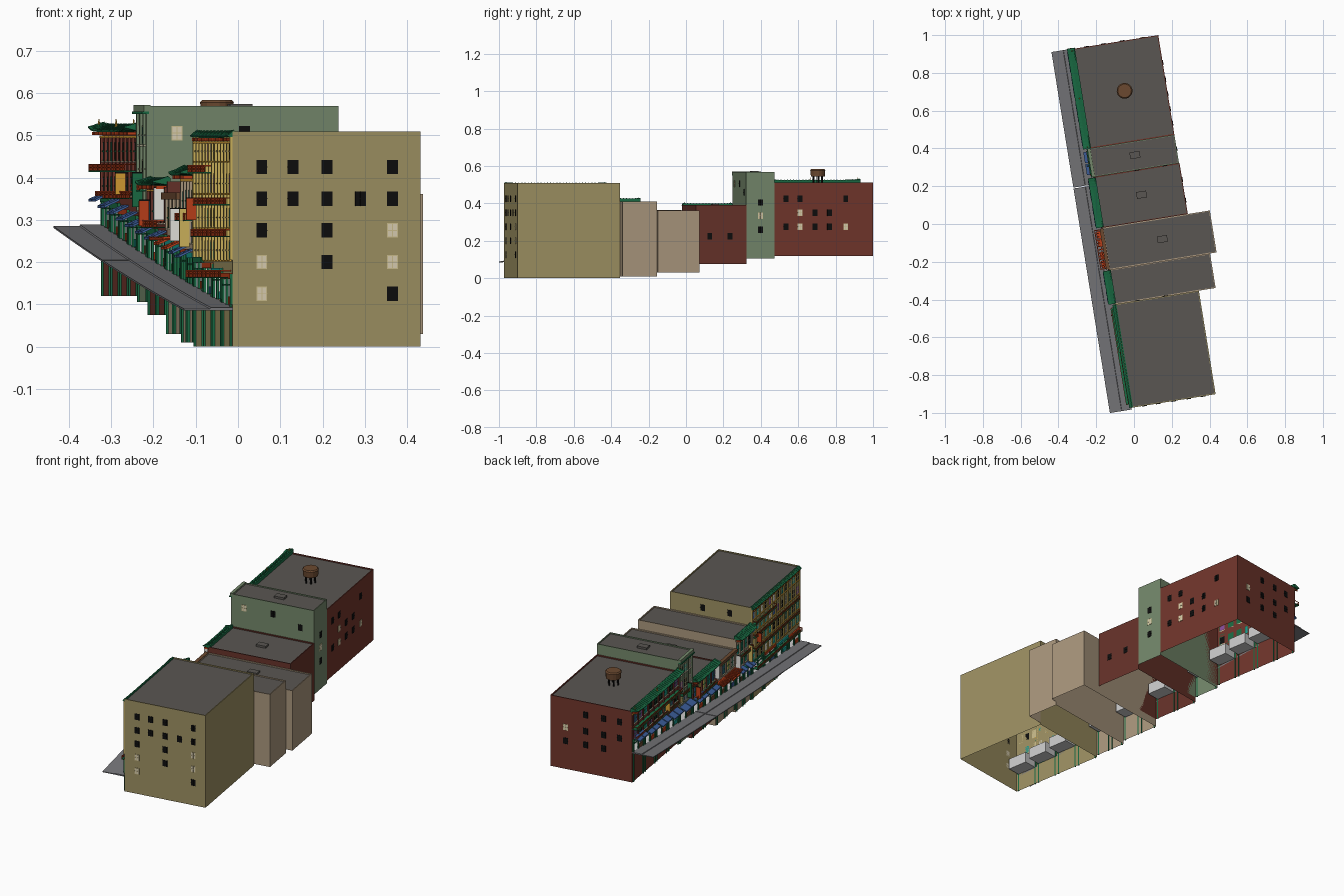
import bpy, bmesh, math, random
from mathutils import Matrix, Vector

if "Cube" in bpy.data.objects:
    bpy.data.objects.remove(bpy.data.objects["Cube"])

random.seed(4)
# Local frame: x = depth into the block, y = along the street, z = up
M = Matrix.Translation((-0.013, -0.973, 0)) @ Matrix.Rotation(math.radians(9.2), 4, 'Z')
INV = M.inverted()
COL = dict(ochre="9c8f62", tan="a8957c", maroon="66352d", sage="73866a", brick="70382f",
           roof="5a5753", rim="6b4a38", green="1f6b45", teal="1f9a90", blue="3f5f9a", red="b8401f",
           dark="151515", pale="d8cdb0", white="e4e2dc", yellow="cdb25c", purple="8a4f9c",
           wood="6a4a33", gold="d29a35", cream="c9bb8a", street="77777a", shop="c8c8c8")
parts, mats = {}, {}


def mat(key):
    if key not in mats:
        m = bpy.data.materials.new(key)
        h = COL[key]
        m.diffuse_color = [(int(h[i:i + 2], 16) / 255) ** 2.2 for i in (0, 2, 4)] + [1]
        m.use_nodes = True
        m.node_tree.nodes["Principled BSDF"].inputs["Base Color"].default_value = m.diffuse_color
        mats[key] = m
    return mats[key]


def part(name, col):
    return parts.setdefault((name, col), bmesh.new())


def quad(name, col, *pts):
    bm = part(name, col)
    bm.faces.new([bm.verts.new(p) for p in pts])


def box(name, col, x0, x1, y0, y1, z0, z1):
    m = Matrix.Translation(((x0 + x1) / 2, (y0 + y1) / 2, (z0 + z1) / 2)) @ \
        Matrix.Diagonal((x1 - x0, y1 - y0, z1 - z0, 1))
    bmesh.ops.create_cube(part(name, col), size=1, matrix=m)


def cyl(name, col, c, r, h, r2=None, seg=16):
    bmesh.ops.create_cone(part(name, col), cap_ends=True, segments=seg, radius1=r,
                          radius2=r if r2 is None else r2, depth=h,
                          matrix=Matrix.Translation((c[0], c[1], c[2] + h / 2)))


def loft(name, col, sections):
    """Skin a closed profile through a list of sections."""
    bm = part(name, col)
    rings = [[bm.verts.new(p) for p in s] for s in sections]
    n = len(rings[0])
    for a, b in zip(rings, rings[1:]):
        for i in range(n):
            bm.faces.new((a[i], a[(i + 1) % n], b[(i + 1) % n], b[i]))
    bm.faces.new(rings[0])
    bm.faces.new(rings[-1][::-1])


def zs(s):  # street height along the hill
    t = s / 1.925
    return 0.09 + 0.195 * t - 0.03 * t * (1 - t)


def window(b, face, u, z, w=0.026, h=0.034, frame="dark", pane="dark"):
    """Frame, pane and cross bars fixed on one of the four walls."""
    _, s0, s1, D, *_ = b
    def slab(col, ua, ub, za, zb, o, nm):
        if face == "street": box(nm, col, -o, 0, ua, ub, za, zb)
        elif face == "rear": box(nm, col, D, D + o, ua, ub, za, zb)
        elif face == "front": box(nm, col, ua, ub, s0 - o, s0, za, zb)
        else: box(nm, col, ua, ub, s1, s1 + o, za, zb)
    slab(frame, u - w / 2, u + w / 2, z - h / 2, z + h / 2, 0.0015, face + " window frames")
    slab(pane, u - w * .4, u + w * .4, z - h * .43, z + h * .43, 0.002, face + " window panes")
    slab(frame, u - w * .05, u + w * .05, z - h / 2, z + h / 2, 0.003, face + " window bars")
    slab(frame, u - w / 2, u + w / 2, z - h * .03, z + h * .03, 0.003, face + " window bars")


def balcony(s0, s1, z, out, h=0.016):
    box("balcony floors", "green", -out, 0, s0, s1, z - 0.003, z)
    box("balcony rails", "red", -out, -out + 0.002, s0, s1, z + h - 0.003, z + h)
    box("balcony rails", "red", -out, -out + 0.002, s0, s1, z + h * .4, z + h * .4 + .002)
    n = max(4, round((s1 - s0) / 0.012))
    for i in range(n + 1):
        y = s0 + (s1 - s0) * i / n
        box("balcony rails", "red", -out, -out + 0.002, y - .001, y + .001, z, z + h)
    for y in (s0, s1):
        box("balcony rails", "red", -out, 0, y - .001, y + .001, z + h - 0.003, z + h)


def eave(s0, s1, z, out, h, lift, col="green"):
    """Tiled eave with upturned ends, ribs and brackets."""
    f = lambda t: lift * abs(2 * t - 1) ** 6
    secs = []
    for i in range(17):
        t = i / 16
        y, l = s0 + (s1 - s0) * t, f(t)
        secs.append([(.008, y, z), (-out, y, z + l), (-out, y, z + l + .003),
                     (-out * .5, y, z + h * .4 + l), (.002, y, z + h + l * .5), (.008, y, z + h)])
    loft("tiled eaves", col, secs)
    n = round((s1 - s0) / 0.017)
    for i in range(n):
        y = s0 + (s1 - s0) * (i + .5) / n
        box("eave brackets", "red", -out * .75, 0, y - .002, y + .002, z - .008, z)
        l = f((i + .5) / n)
        loft("eave tile ribs", "green", [[(-out - .001, q, z + l + .002), (-out * .5, q, z + h * .4 + l + .003),
             (.004, q, z + h + .002 + l * .5), (.004, q, z + h + l * .5 - .002)] for q in (y - .002, y + .002)])
    box("eave trim", "gold", -.006, 0, s0, s1, z - .014, z - .009)


def awning(s0, s1, z, out, col):
    loft("shop awnings", col, [[(0, y, z + .022), (-out, y, z + .006), (-out, y, z), (0, y, z + .017)]
                               for y in (s0, s1)])


# name, street start, street end, depth, bottom, top, wall, shops, window columns, rows, row height
B = [("corner block", 0, .555, .451, 0, .508, "ochre", 4, 12, (.228, .305, .386, .462), .046),
     ("narrow tan house", .555, .74, .541, .01, .41, "tan", 2, 4, (.27, .345), .05),
     ("low tan house", .74, .965, .576, .03, .36, "tan", 2, 4, (.305,), .05),
     ("maroon house", .965, 1.238, .458, .075, .39, "maroon", 2, 5, (.32,), .055),
     ("sage house", 1.238, 1.391, .455, .105, .568, "sage", 1, 3, (.345, .42, .5), .045),
     ("brick block", 1.391, 1.925, .455, .12, .51, "brick", 4, 9, (.38, .462), .045)]

for b in B:
    name, s0, s1, D, z0, z1, wall, shops, cols, rows, rh = b
    wn = name + " walls"
    # side and rear walls, roof, parapet rim
    quad(wn, wall, (0, s0, z0), (D, s0, z0), (D, s0, z1), (0, s0, z1))
    quad(wn, wall, (D, s0, z0), (D, s1, z0), (D, s1, z1), (D, s0, z1))
    quad(wn, wall, (D, s1, z0), (0, s1, z0), (0, s1, z1), (D, s1, z1))
    r = .005
    quad(name + " roof", "roof", (0, s0, z1 - r), (D, s0, z1 - r), (D, s1, z1 - r), (0, s1, z1 - r))
    for a in ((0, r, s0, s1), (D - r, D, s0, s1), (r, D - r, s0, s0 + r), (r, D - r, s1 - r, s1)):
        box(name + " parapet", wall, *a, z1 - r, z1 + .001)
    # street wall with open shop recesses
    step, pier = (s1 - s0) / shops, .012
    for k in range(shops):
        a, c = s0 + k * step, s0 + (k + 1) * step
        zb = zs((a + c) / 2) + .004
        zt, p, q = zb + .06, a + pier, c - pier
        for ya, yb, za, zc in ((a, p, z0, z1), (q, c, z0, z1), (p, q, z0, zb), (p, q, zt, z1)):
            quad(wn, wall, (0, ya, za), (0, ya, zc), (0, yb, zc), (0, yb, za))
        e, sh = .075, "shop recesses"
        quad(sh, "shop", (e, p, zb), (e, q, zb), (e, q, zt), (e, p, zt))
        for y in (p, q):
            quad(sh, "shop", (0, y, zb), (e, y, zb), (e, y, zt), (0, y, zt))
        for z in (zb, zt):
            quad(sh, "shop", (0, p, z), (e, p, z), (e, q, z), (0, q, z))
        # shop frames, transom, sign band and awning
        for y in (a + .006, p, (p + q) / 2, q, c - .006):
            low = z0 if y in (p, q) else zb
            box("shop posts", "green", -.005, .001, y - .003, y + .003, low, zt + .012)
        box("shop transoms", "green", -.004, .001, p, q, zb + .044, zb + .048)
        box("shop counters", random.choice(("teal", "red", "wood", "blue")), -.002, .004, p, (p + q) / 2 - .015, zb, zb + .018)
        box("sign bands", random.choice(("green", "red", "teal")), -.007, 0, a + .004, c - .004, zt + .001, zt + .014)
        if name != "corner block":
            for i in range(2):
                m = p + (q - p) * i / 2
                awning(m + .003, m + (q - p) / 2 - .003, zt + .002, .036, "blue" if name != "low tan house" else "red")
    # upper street windows between pilasters
    cw = (s1 - s0 - .01) / cols
    for z in rows:
        for i in range(cols):
            u = s0 + .005 + cw * (i + .5)
            window(b, "street", u, z, cw * .62, rh, "cream" if wall in ("ochre", "sage") else "green",
                   random.choice(("teal", "teal", "dark", "blue", "white", "purple" if z > .35 else "yellow")))
            box("window sills", "gold" if wall == "ochre" else "pale", -.006, 0, u - cw * .35, u + cw * .35,
                z - rh / 2 - .004, z - rh / 2)
    for i in range(cols + 1):
        u = s0 + .005 + cw * i
        box(name + " pilasters", "yellow" if wall == "ochre" else wall, -.006, 0, u - .004, u + .004,
            rows[0] - rh / 2, z1 - .012)

# cornices and eaves
eave(.002, .553, .494, .012, .016, .003)
eave(.558, .737, .405, .034, .022, .006)
box("low house cornice", "wood", -.015, .004, .742, .962, .348, .364)
eave(.968, 1.235, .381, .034, .018, .008)
box("sage house cornice", "sage", -.012, .004, 1.238, 1.391, .556, .572)
box("sage house cornice", "green", -.016, 0, 1.238, 1.391, .55, .556)
eave(1.391, 1.93, .508, .034, .018, .01)
# pole finials on the brick block
for y in (1.4, 1.66, 1.915):
    cyl("eave finials", "gold", (-.01, y, .518), .004, .02, .001, 8)

# balconies
for a, c, z, o in ((.02, .535, .165, .026), (.02, .535, .262, .014), (.02, .535, .337, .014), (.3, .54, .413, .02),
                   (.57, .725, .3, .022), (.985, 1.22, .283, .022),
                   (1.25, 1.38, .37, .02), (1.41, 1.91, .312 + .04, .02), (1.41, 1.93, .416, .032)):
    balcony(a, c, z, o)
# red lattice canopy over the low tan house
for i in range(13):
    y = .75 + i * .0172
    box("lattice canopy", "red", -.045, 0, y - .003, y + .003, .256, .261)
for x in (-.045, -.024, -.004):
    box("lattice canopy", "red", x, x + .004, .747, .96, .252, .257)
# blank hanging signs
for y, z, h, col in ((.5, .3, .05, "red"), (.6, .235, .09, "yellow"), (.74, .25, .075, "white"), (.98, .3, .075, "white"),
                     (1.2, .285, .06, "red"), (1.3, .33, .08, "green"), (1.55, .36, .05, "gold")):
    box("hanging signs", col, -.03, -.006, y - .003, y + .003, z, z + h)
    box("sign brackets", "dark", -.03, 0, y - .001, y + .001, z + h, z + h + .003)

# plain wall windows
def wins(i, face, us, z, pale=()):
    for u in us:
        window(B[i], face, u, z, frame="dark" if u not in pale else "cream", pane="pale" if u in pale else "dark")

a, b2, c, d, e = .07, .145, .226, .307, .383
wins(0, "front", (a, b2, c, e), .425)
wins(0, "front", (a, b2, c, d, e), .35)
wins(0, "front", (a, c, e), .275, (e,))
wins(0, "front", (a, c, e), .2, (a, e))
wins(0, "front", (a, e), .125, (a,))
wins(0, "back", (.12, .27), .455)
wins(4, "front", (.067, .229), .505, (.067,))
wins(4, "front", (.38,), .46)
wins(4, "rear", (1.315,), .405)
wins(4, "rear", (1.315,), .335, (1.315,))
wins(4, "rear", (1.315,), .26)
wins(3, "rear", (1.04, 1.15), .225)
wins(5, "rear", (1.454, 1.53, 1.777), .425)
wins(5, "rear", (1.53, 1.61, 1.69), .35, (1.53,))
wins(5, "rear", (1.454, 1.53, 1.61, 1.69, 1.777), .275, (1.53, 1.777))
wins(5, "back", (.07, .16, .26), .44)
wins(5, "back", (.07, .16, .26, .37), .35, (.37,))
wins(5, "back", (.16, .26, .37), .275)

# roof skylights
for x, y, z in ((.005, .365, .563), (.04, .155, .385), (.15, -.08, .355)):
    p = INV @ Vector((x, y, 0))
    box("skylights", "roof", p.x - .027, p.x + .027, p.y - .018, p.y + .018, z, z + .011)
# water tank on legs
p = INV @ Vector((-.05, .705, 0))
cyl("water tank", "wood", (p.x, p.y, .543), .038, .034, .04)
cyl("water tank lid", "wood", (p.x, p.y, .577), .042, .006, .036)
for i in range(6):
    t = i * math.pi / 3
    box("tank legs", "dark", *[v for o in (p.x + .026 * math.cos(t), p.y + .026 * math.sin(t))
                               for v in (o - .003, o + .003)], .505, .544)

# sloping street in two runs
for y0, y1 in ((-.009, 1.195), (1.2, 1.927)):
    secs = []
    for i in range(17):
        y = y0 + (y1 - y0) * i / 16
        z = zs(y)
        secs.append([(-.1175, y, z - .004), (-.1175, y, z), (-.055, y, z), (-.053, y, z + .003),
                     (0, y, z + .003), (0, y, z - .004)])
    loft("street", "street", secs)

for (name, col), bm in parts.items():
    if "walls" not in name and "roof" not in name and "recess" not in name:
        bmesh.ops.recalc_face_normals(bm, faces=bm.faces)
    me = bpy.data.meshes.new(name)
    bm.to_mesh(me)
    bm.free()
    me.materials.append(mat(col))
    ob = bpy.data.objects.new(name, me)
    ob.matrix_world = M
    bpy.context.collection.objects.link(ob)
